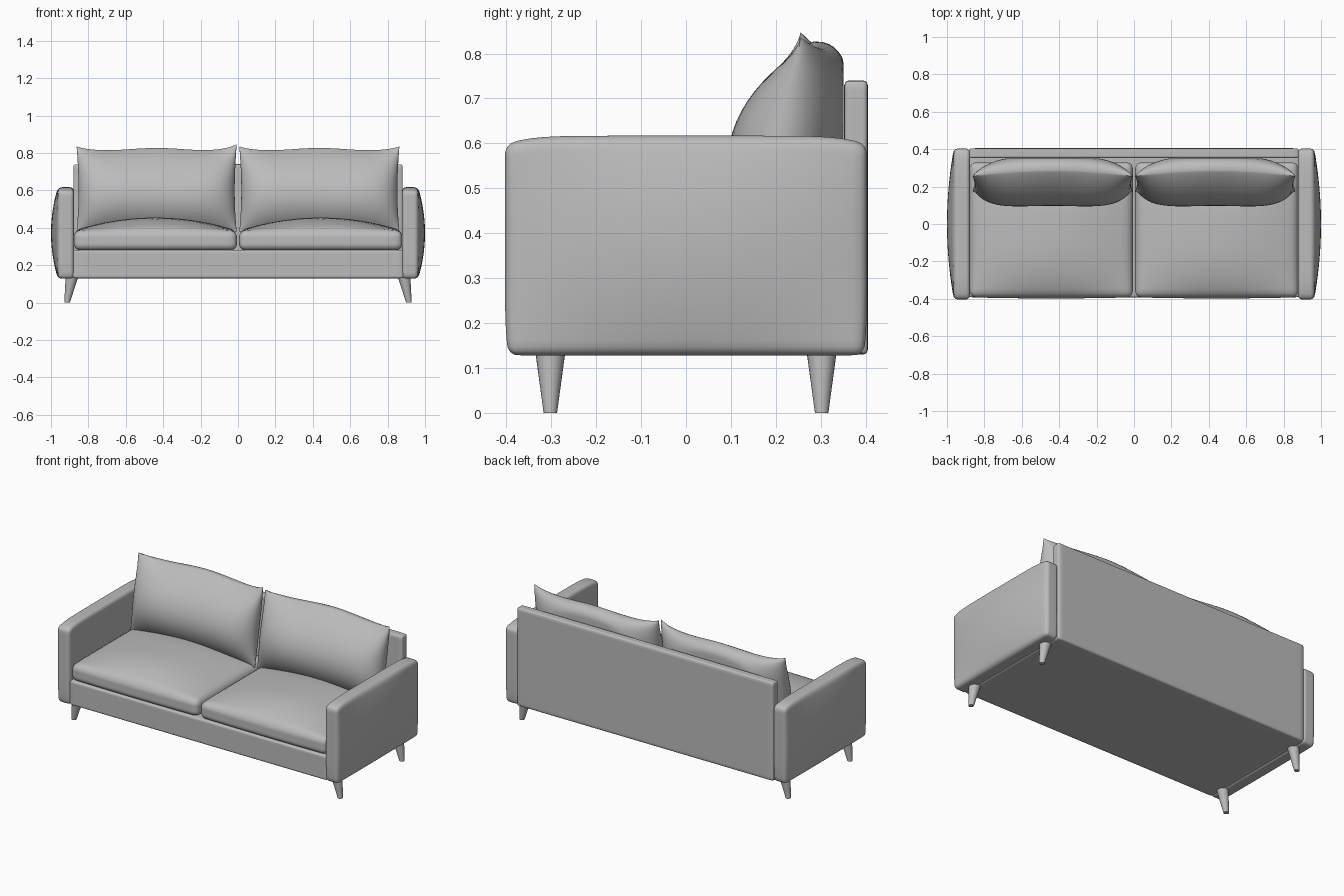
import bpy, bmesh, math
from mathutils import Vector

if "Cube" in bpy.data.objects:
    bpy.data.objects.remove(bpy.data.objects["Cube"], do_unlink=True)

grey = bpy.data.materials.new("light_grey")
grey.use_nodes = True
color = (0.5, 0.5, 0.5, 1)
grey.diffuse_color = color
grey.node_tree.nodes["Principled BSDF"].inputs["Base Color"].default_value = color


def ease(t):
    """Pack mesh rows toward the ends of the -1..1 range."""
    return math.sin(t * math.pi / 2)


def finish(bm, name, angle=40):
    bmesh.ops.recalc_face_normals(bm, faces=bm.faces)
    mesh = bpy.data.meshes.new(name)
    bm.to_mesh(mesh)
    bm.free()
    obj = bpy.data.objects.new(name, mesh)
    bpy.context.collection.objects.link(obj)
    mesh.materials.append(grey)
    bpy.ops.object.select_all(action="DESELECT")
    obj.select_set(True)
    bpy.context.view_layer.objects.active = obj
    bpy.ops.object.shade_smooth_by_angle(angle=math.radians(angle))
    return obj


def rounded_box(name, low, high, radius, shape=None, cuts=23):
    """Round-edged box; shape(unit, point) adjusts each point."""
    low, high = Vector(low), Vector(high)
    center, half = (low + high) / 2, (high - low) / 2
    bm = bmesh.new()
    bmesh.ops.create_cube(bm, size=2)
    bmesh.ops.subdivide_edges(bm, edges=bm.edges[:], cuts=cuts, use_grid_fill=True)
    for v in bm.verts:
        p = Vector([ease(c) * h for c, h in zip(v.co, half)])
        inner = Vector([max(radius - h, min(h - radius, c)) for c, h in zip(p, half)])
        p = inner + (p - inner).normalized() * radius
        unit = Vector([c / h for c, h in zip(p, half)])
        p += center
        if shape:
            shape(unit, p)
        v.co = p
    return finish(bm, name)


# Frame
rounded_box("seat_base", (-0.885, -0.392, 0.13), (0.885, 0.395, 0.282), 0.012)
rounded_box("backrest", (-0.88, 0.352, 0.13), (0.88, 0.405, 0.74), 0.012)

for side, label in ((-1, "right"), (1, "left")):

    # Arm with bulging outer face and softened top corners
    def arm_shape(unit, p):
        outward = max(0, unit.x * side)
        p.x += side * 0.037 * outward * (1 - unit.y ** 2) * (1 - unit.z ** 2)
        p.z -= 0.02 * max(0, unit.z) * abs(unit.y) ** 8
        p.y += 0.008 * unit.y * max(0, -unit.z) * (-abs(unit.z) ** 4)

    xs = sorted((side * 0.877, side * 0.963))
    rounded_box(label + "_arm", (xs[0], -0.403, 0.128), (xs[1], 0.403, 0.617),
                0.022, arm_shape)

    # Crowned seat cushion
    def seat_shape(unit, p):
        crown = (1 - unit.x ** 2) * (1 - abs(unit.y) ** 3)
        p.z += 0.07 * max(0, unit.z) * crown
        p.y -= 0.006 * max(0, -unit.y) * (1 - unit.x ** 2)

    xs = sorted((side * 0.006, side * 0.878))
    rounded_box(label + "_seat_cushion", (xs[0], -0.392, 0.28), (xs[1], 0.33, 0.385),
                0.035, seat_shape)

    # Back cushion: two puffed sheets welded along a seam
    bm = bmesh.new()
    for facing in (-1, 1):
        sheet = bmesh.ops.create_grid(bm, x_segments=36, y_segments=28, size=1)
        for vert in sheet["verts"]:
            u, v = ease(vert.co.x), ease(vert.co.y)
            open_u, open_v = max(0, 1 - u ** 4), max(0, 1 - v * v)
            seam = 0.215 + 0.04 * v + 0.03 * (1 - u * u)
            if facing < 0:
                y = seam - 0.145 * open_u ** 0.55 * open_v ** 0.85
            else:
                y = min(seam + 0.115 * open_u ** 0.5 * open_v ** 0.4, 0.351)
            x = side * 0.435 + 0.428 * u * (1 - 0.025 * open_v)
            z = 0.6 + 0.221 * v
            # Raised ears and a gently wavy top edge
            top = max(0, v) ** 3
            z += top * (0.013 * abs(u) ** 10 + 0.006 * math.cos(5 * u))
            if side < 0:
                z += top * 0.012 * max(0, u) ** 6
            vert.co = (x, y, z)
    bmesh.ops.remove_doubles(bm, verts=bm.verts, dist=0.0003)
    finish(bm, label + "_back_cushion")

    # Splayed tapered legs
    for y, end in ((-0.302, "front"), (0.302, "back")):
        bm = bmesh.new()
        bmesh.ops.create_cone(bm, cap_ends=True, segments=24, radius1=0.015,
                              radius2=0.034, depth=0.14)
        for vert in bm.verts:
            rise = vert.co.z + 0.07
            vert.co.x += side * (0.914 - 0.19 * rise)
            vert.co.y += y
            vert.co.z = rise
        finish(bm, f"{end}_{label}_leg")
